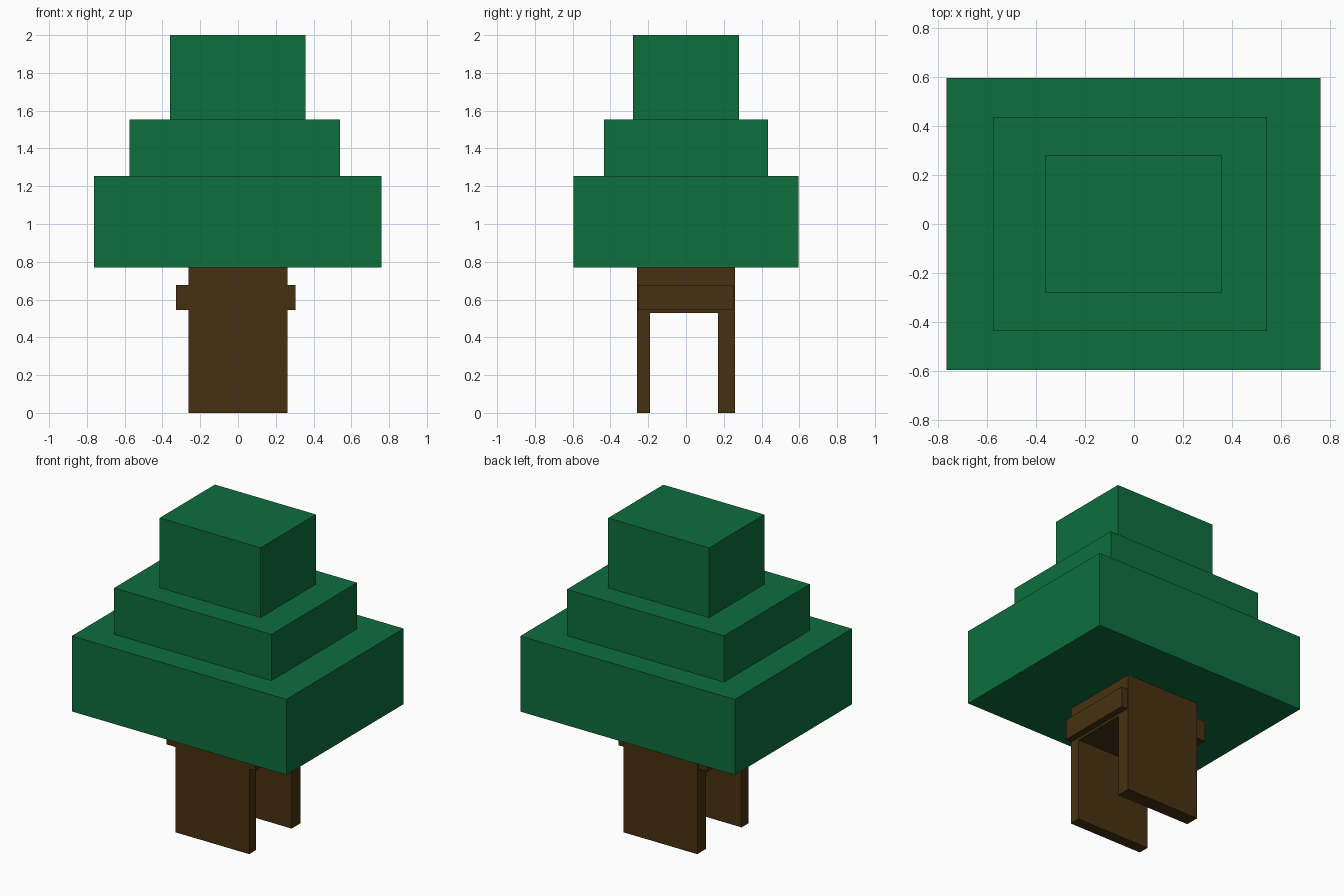
import bpy
import bmesh

if "Cube" in bpy.data.objects:
    bpy.data.objects.remove(bpy.data.objects["Cube"])


def material(name, color):
    mat = bpy.data.materials.new(name)
    mat.diffuse_color = color
    mat.use_nodes = True
    mat.node_tree.nodes["Principled BSDF"].inputs["Base Color"].default_value = mat.diffuse_color
    return mat


LEAF = material("leaf_green", (0.004, 0.156, 0.047, 1))
BARK = material("bark_brown", (0.061, 0.031, 0.005, 1))


def prism(name, profile, x0, x1, mat):
    """Extrude a (y, z) profile along x."""
    bm = bmesh.new()
    face = bm.faces.new([bm.verts.new((x0, y, z)) for y, z in profile])
    ext = bmesh.ops.extrude_face_region(bm, geom=[face])
    moved = [g for g in ext["geom"] if isinstance(g, bmesh.types.BMVert)]
    bmesh.ops.translate(bm, verts=moved, vec=(x1 - x0, 0, 0))
    bmesh.ops.recalc_face_normals(bm, faces=bm.faces)
    mesh = bpy.data.meshes.new(name)
    bm.to_mesh(mesh)
    bm.free()
    mesh.materials.append(mat)
    obj = bpy.data.objects.new(name, mesh)
    bpy.context.collection.objects.link(obj)
    return obj


def box(name, x, y, z, mat):
    profile = [(y[0], z[0]), (y[1], z[0]), (y[1], z[1]), (y[0], z[1])]
    return prism(name, profile, x[0], x[1], mat)


# Trunk: arch with a slot running through it from side to side
arch = [(-0.26, 0), (-0.19, 0), (-0.19, 0.53), (0.17, 0.53),
        (0.17, 0), (0.26, 0), (0.26, 0.77), (-0.26, 0.77)]
prism("trunk", arch, -0.262, 0.262, BARK)

# Ledges on both sides of the trunk, above the slot
box("left_ledge", (-0.328, -0.262), (-0.255, 0.252), (0.545, 0.678), BARK)
box("right_ledge", (0.262, 0.304), (-0.255, 0.252), (0.545, 0.678), BARK)

# Stepped foliage tiers
box("lower_foliage", (-0.763, 0.76), (-0.595, 0.595), (0.77, 1.255), LEAF)
box("middle_foliage", (-0.575, 0.541), (-0.435, 0.435), (1.255, 1.552), LEAF)
box("upper_foliage", (-0.36, 0.357), (-0.28, 0.28), (1.552, 2.0), LEAF)
